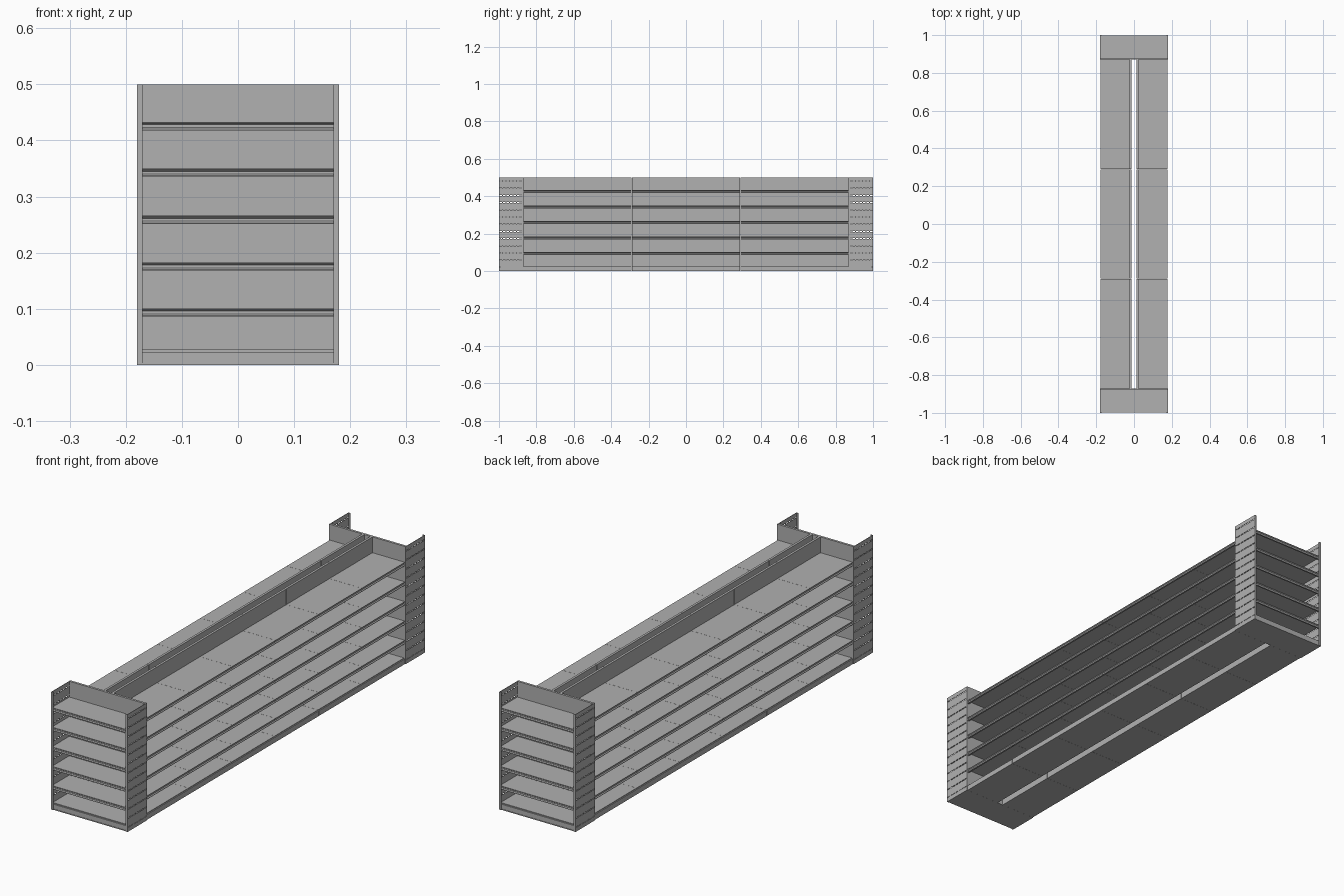
import bpy, bmesh
from mathutils import Vector

if "Cube" in bpy.data.objects:
    bpy.data.objects.remove(bpy.data.objects["Cube"])

TOPS = [0.101, 0.183, 0.266, 0.35, 0.433]   # upper shelf heights
LIP = 0.015                                  # shelf front lip height
H, HX, END, BAY = 0.5, 0.18, 0.87, 0.29

steel = bpy.data.materials.new("grey_steel")
steel.diffuse_color = (0.44, 0.44, 0.44, 1)
steel.use_nodes = True
steel.node_tree.nodes["Principled BSDF"].inputs["Base Color"].default_value = steel.diffuse_color


def add_box(bm, x0, x1, y0, y1, z0, z1):
    vs = bmesh.ops.create_cube(bm, size=1)["verts"]
    for v in vs:
        v.co = Vector(((x0 + x1) / 2 + v.co.x * abs(x1 - x0),
                       (y0 + y1) / 2 + v.co.y * abs(y1 - y0),
                       (z0 + z1) / 2 + v.co.z * abs(z1 - z0)))


def finish(bm, name):
    me = bpy.data.meshes.new(name)
    bm.to_mesh(me)
    bm.free()
    me.materials.append(steel)
    ob = bpy.data.objects.new(name, me)
    bpy.context.collection.objects.link(ob)
    return ob


def boxes(name, *dims):
    bm = bmesh.new()
    for d in dims:
        add_box(bm, *d)
    return finish(bm, name)


def shelf(name, profile, z, axis, a0, a1, sx=1, sy=1):
    """Extrude a folded-sheet profile (depth, height) along x or y."""
    bm = bmesh.new()
    rings = []
    for a in (a0, a1):
        rings.append([bm.verts.new((d * sx, a, z + h) if axis == "y" else (a, d * sy, z + h))
                      for d, h in profile])
    n = len(profile)
    for i in range(n):
        j = (i + 1) % n
        bm.faces.new((rings[0][i], rings[0][j], rings[1][j], rings[1][i]))
    bm.faces.new(rings[0])
    bm.faces.new(rings[1])
    bmesh.ops.recalc_face_normals(bm, faces=bm.faces)
    return finish(bm, name)


def tray(inner, outer):
    """Sheet shelf whose front lip is a shallow channel rail."""
    t = 0.003
    return [(inner, 0), (outer, 0), (outer, -0.002), (outer - 0.004, -0.005),
            (outer - 0.004, -0.010), (outer, -0.013), (outer, -LIP),
            (outer - 0.007, -LIP), (outer - 0.007, -t), (inner, -t)]


def perforated_panel(name, x, y0, y1):
    """Thin sheet with rows of small slots, made from a grid with cells removed."""
    def cuts(a, b, count, hole):
        step = (b - a) / count
        out = [a]
        for i in range(count):
            c = a + (i + 0.5) * step
            out += [c - hole / 2, c + hole / 2]
        return out + [b]
    ys, zs = cuts(y0, y1, 7, 0.0135), cuts(0, H, 13, 0.004)
    bm = bmesh.new()
    g = [[bm.verts.new((x, y, z)) for z in zs] for y in ys]
    for i in range(len(ys) - 1):
        for j in range(len(zs) - 1):
            if not (i % 2 and j % 2):
                bm.faces.new((g[i][j], g[i + 1][j], g[i + 1][j + 1], g[i][j + 1]))
    ob = finish(bm, name)
    mod = ob.modifiers.new("sheet", "SOLIDIFY")
    mod.thickness = 0.002
    mod.offset = -1
    if x < 0:
        ob.data.flip_normals()
    return ob


# Long aisle sides: six bays each, with hairline gaps between the bays
for sx, side in ((1, "right"), (-1, "left")):
    for b in range(6):
        y0 = -END + b * BAY + 0.0003
        y1 = y0 + BAY - 0.0006
        tag = f"{side}_bay_{b + 1}"
        boxes(f"back_panel_{tag}", (sx * 0.014, sx * 0.024, y0, y1, 0, H))
        boxes(f"base_{tag}",
              (sx * 0.024, sx * 0.173, y0, y1, 0, 0.025),
              (sx * 0.173, sx * 0.177, y0, y1, 0, 0.022))
        for k, z in enumerate(TOPS):
            shelf(f"shelf_{tag}_{k + 1}", tray(0.024, 0.177), z, "y", y0, y1, sx=sx)

# End caps: full width back, base, shelves and perforated side panels
for sy, end in ((-1, "front"), (1, "rear")):
    boxes(f"end_back_{end}", (-0.178, 0.178, sy * END, sy * (END + 0.01), 0, H))
    boxes(f"end_base_{end}",
          (-0.178, 0.178, sy * 0.88, sy * 0.998, 0, 0.003),
          (-0.178, 0.178, sy * 0.88, sy * 0.992, 0.003, 0.027),
          (-0.17, 0.17, sy * 0.992, sy * 0.996, 0.003, 0.023))
    for k, z in enumerate(TOPS):
        shelf(f"end_shelf_{end}_{k + 1}", tray(0.88, 0.997), z, "x", -0.178, 0.178, sy=sy)
    for sx, side in ((1, "right"), (-1, "left")):
        ya, yb = sorted((sy * END, sy * 1.0))
        perforated_panel(f"side_panel_{side}_{end}", sx * HX, ya, yb)
        boxes(f"side_flange_{side}_{end}",
              (sx * 0.17, sx * 0.1795, sy * 0.997, sy * 1.0, 0, H))
